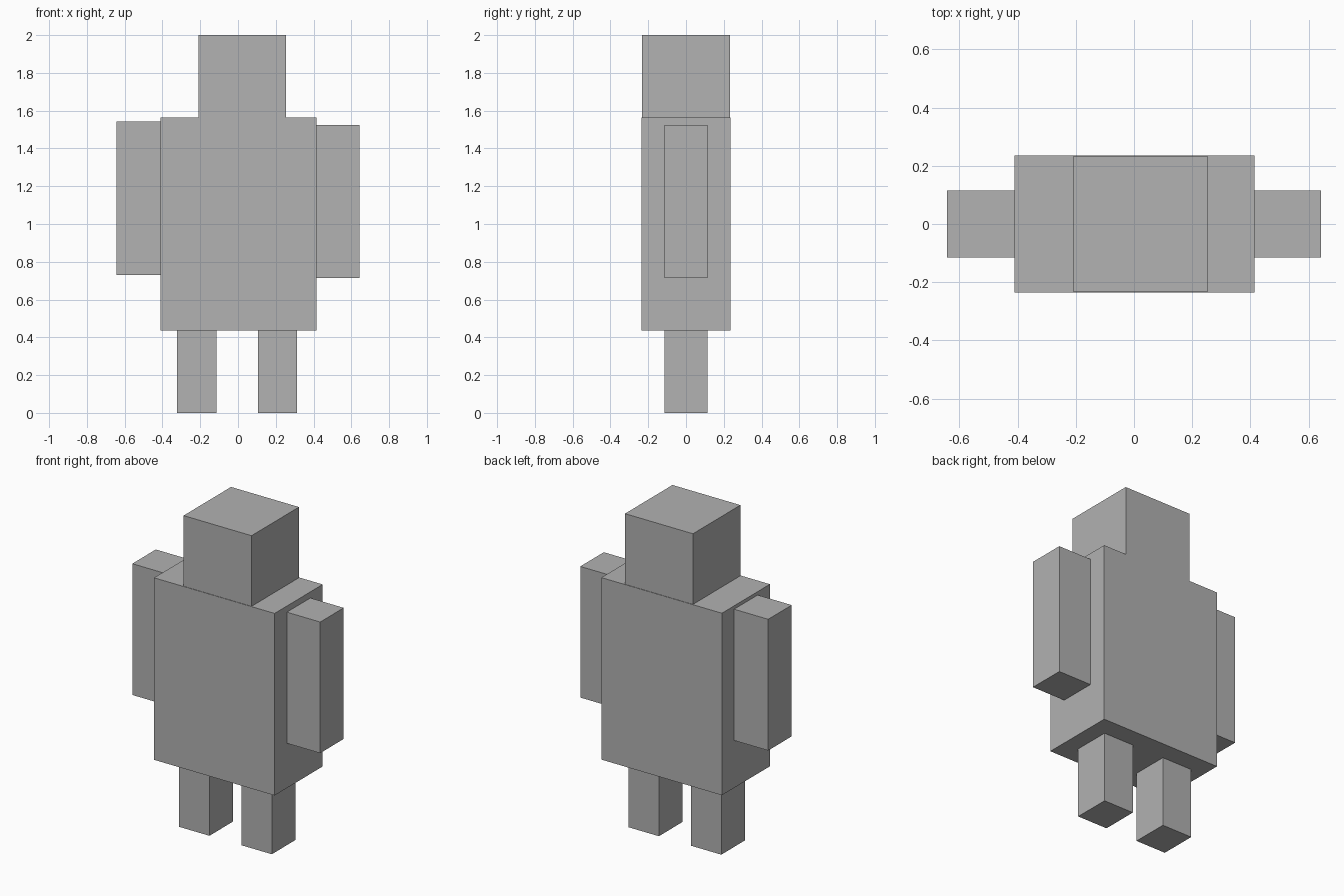
import bpy

if "Cube" in bpy.data.objects:
    bpy.data.objects.remove(bpy.data.objects["Cube"], do_unlink=True)

# One plain grey for the whole figure
grey = bpy.data.materials.new("plain_grey")
grey.use_nodes = True
colour = (0.445, 0.445, 0.445, 1)
grey.diffuse_color = colour
grey.node_tree.nodes["Principled BSDF"].inputs["Base Color"].default_value = colour


def block(name, x, y, z):
    """Box spanning the given (low, high) ranges."""
    spans = (x, y, z)
    bpy.ops.mesh.primitive_cube_add(size=1, location=[(a + b) / 2 for a, b in spans])
    obj = bpy.context.object
    obj.name = name
    obj.scale = [b - a for a, b in spans]
    bpy.ops.object.transform_apply(location=False, rotation=False, scale=True)
    obj.data.materials.append(grey)
    return obj


limb_depth = (-0.115, 0.115)

# Body and head
block("torso", (-0.41, 0.415), (-0.235, 0.235), (0.437, 1.563))
block("head", (-0.21, 0.255), (-0.232, 0.232), (1.563, 2.0))

# Arms, the right one slightly higher
block("right_arm", (-0.643, -0.41), limb_depth, (0.73, 1.542))
block("left_arm", (0.415, 0.643), limb_depth, (0.714, 1.525))

# Legs
block("right_leg", (-0.322, -0.115), limb_depth, (0, 0.437))
block("left_leg", (0.105, 0.312), limb_depth, (0, 0.437))
